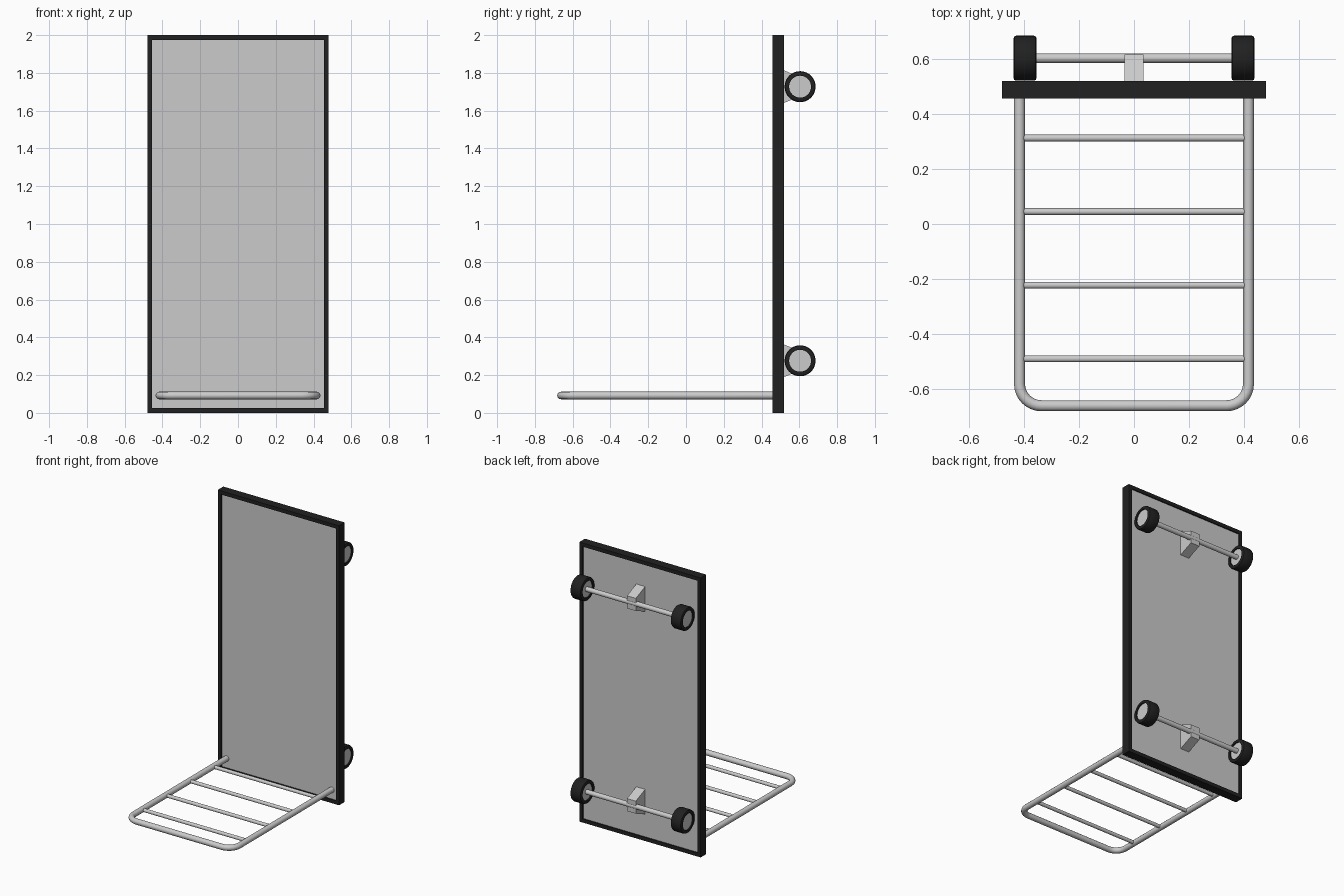
import bpy, bmesh, math
from mathutils import Vector

if "Cube" in bpy.data.objects:
    bpy.data.objects.remove(bpy.data.objects["Cube"])

black = bpy.data.materials.new("black_rubber")
black.diffuse_color = (0.015, 0.015, 0.015, 1)
black.use_nodes = True
black.node_tree.nodes["Principled BSDF"].inputs["Base Color"].default_value = black.diffuse_color


def mesh_object(name, verts, faces, mat=None, smooth=False):
    me = bpy.data.meshes.new(name)
    me.from_pydata(verts, [], faces)
    bm = bmesh.new()
    bm.from_mesh(me)
    bmesh.ops.recalc_face_normals(bm, faces=bm.faces)
    bm.to_mesh(me)
    bm.free()
    ob = bpy.data.objects.new(name, me)
    bpy.context.collection.objects.link(ob)
    if mat:
        me.materials.append(mat)
    if smooth:
        bpy.ops.object.select_all(action='DESELECT')
        ob.select_set(True)
        bpy.context.view_layer.objects.active = ob
        bpy.ops.object.shade_smooth_by_angle(angle=math.radians(40))
    return ob


def box(name, x0, x1, y0, y1, z0, z1):
    bpy.ops.mesh.primitive_cube_add(size=1, location=((x0 + x1) / 2, (y0 + y1) / 2, (z0 + z1) / 2))
    ob = bpy.context.object
    ob.name = name
    ob.scale = (x1 - x0, y1 - y0, z1 - z0)
    bpy.ops.object.transform_apply(location=False, rotation=False)
    return ob


def x_rod(name, x0, x1, y, z, r, sides=24):
    bpy.ops.mesh.primitive_cylinder_add(vertices=sides, radius=r, depth=x1 - x0,
                                        location=((x0 + x1) / 2, y, z),
                                        rotation=(0, math.pi / 2, 0))
    bpy.context.object.name = name
    bpy.ops.object.shade_smooth_by_angle(angle=math.radians(40))


def tyre(name, x, y, z, profile, n=40):
    # closed profile of (x offset, radius) spun round the axle
    k = len(profile)
    verts = [(x + px, y + r * math.cos(2 * math.pi * i / n), z + r * math.sin(2 * math.pi * i / n))
             for i in range(n) for px, r in profile]
    faces = [(i * k + j, i * k + (j + 1) % k, (i + 1) % n * k + (j + 1) % k, (i + 1) % n * k + j)
             for i in range(n) for j in range(k)]
    mesh_object(name, verts, faces, black, True)


# Deck panel and the dark edge frame around it
W, H, B, Y0, Y1 = 0.48, 2.0, 0.026, 0.457, 0.52
box("deck_panel", -W + 0.01, W - 0.01, Y0 + 0.008, Y1 - 0.008, 0.01, H - 0.01)
rings = []
for y in (Y0, Y1):
    for b in (0, B):
        rings += [(-W + b, y, b), (W - b, y, b), (W - b, y, H - b), (-W + b, y, H - b)]
faces = []
for a, b in ((0, 4), (4, 12), (12, 8), (8, 0)):
    for i in range(4):
        j = (i + 1) % 4
        faces.append((a + i, a + j, b + j, b + i))
mesh_object("deck_edge_frame", rings, faces, black)

# Push handle: bent tube with rounded corners
X, YF, R, ZH = 0.417, -0.662, 0.08, 0.092
path = [Vector((-X, 0.47, ZH))]
for cx, start in ((-X + R, 180), (X - R, 270)):
    for i in range(9):
        a = math.radians(start + 90 * i / 8)
        path.append(Vector((cx + R * math.cos(a), YF + R + R * math.sin(a), ZH)))
path.append(Vector((X, 0.47, ZH)))
curve = bpy.data.curves.new("handle_tube", 'CURVE')
curve.dimensions = '3D'
curve.bevel_depth = 0.02
curve.bevel_resolution = 4
curve.use_fill_caps = True
sp = curve.splines.new('POLY')
sp.points.add(len(path) - 1)
for p, co in zip(sp.points, path):
    p.co = (*co, 1)
bpy.context.collection.objects.link(bpy.data.objects.new("handle_tube", curve))

# Handle cross bars
for i in range(4):
    x_rod(f"handle_rung_{i + 1}", -X, X, 0.313 - 0.268 * i, ZH, 0.0125, 20)

# Axles, brackets and wheels on the back of the deck
YA, RW, HW = 0.604, 0.082, 0.042
tread = [(-HW, 0.058), (-HW, RW - 0.01), (-HW + 0.003, RW - 0.003), (-HW + 0.01, RW)]
tread += [(-px, r) for px, r in reversed(tread)]
for tag, z in (("lower", 0.276), ("upper", 1.727)):
    x_rod(f"{tag}_axle", -0.37, 0.37, YA, z, 0.017)
    side = [(Y1 - 0.01, z - 0.09), (0.617, z - 0.045), (0.617, z + 0.045), (Y1 - 0.01, z + 0.09)]
    verts = [(x, y, zz) for x in (-0.035, 0.035) for y, zz in side]
    faces = [(0, 1, 2, 3), (4, 5, 6, 7)] + [(i, (i + 1) % 4, (i + 1) % 4 + 4, i + 4) for i in range(4)]
    mesh_object(f"{tag}_axle_bracket", verts, faces)
    for s, label in ((-1, "left"), (1, "right")):
        x = s * 0.397
        tyre(f"{tag}_{label}_tyre", x, YA, z, tread)
        x_rod(f"{tag}_{label}_hub", x - HW + 0.008, x + HW - 0.008, YA, z, 0.058, 40)
